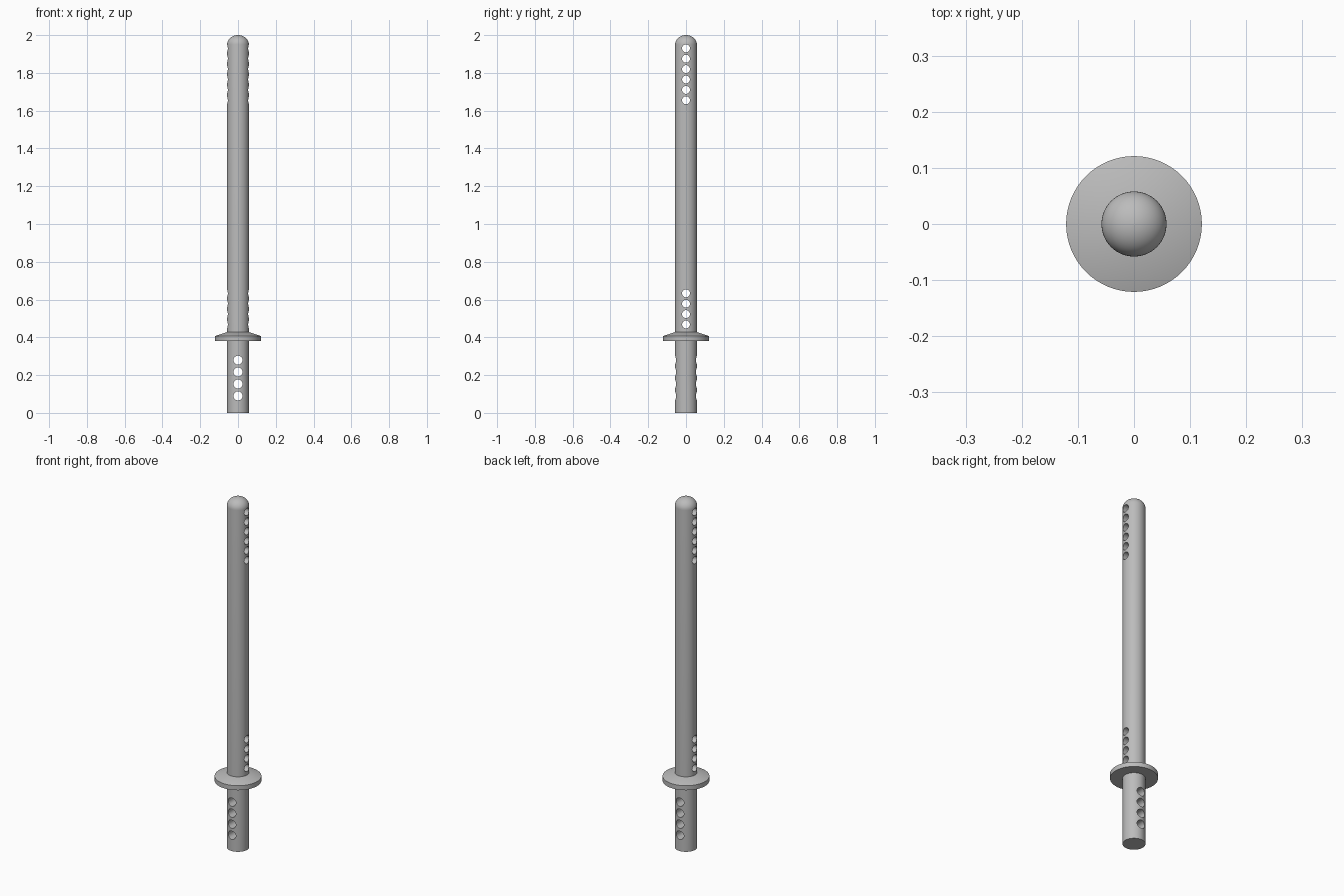
import bpy, bmesh
from math import pi, sin, cos, radians
from mathutils import Matrix

cube = bpy.data.objects.get("Cube")
if cube:
    bpy.data.objects.remove(cube, do_unlink=True)

STEPS = 64
ROD_R, DOME_H, TOP = 0.058, 0.05, 2.0

grey = bpy.data.materials.new("plain grey")
grey.use_nodes = True
grey.diffuse_color = (0.5, 0.5, 0.5, 1)
grey.node_tree.nodes["Principled BSDF"].inputs["Base Color"].default_value = grey.diffuse_color


def add_object(name, bm):
    bmesh.ops.recalc_face_normals(bm, faces=bm.faces)
    mesh = bpy.data.meshes.new(name)
    bm.to_mesh(mesh)
    bm.free()
    mesh.materials.append(grey)
    obj = bpy.data.objects.new(name, mesh)
    bpy.context.collection.objects.link(obj)
    return obj


def lathe(name, profile):
    """Turn a (radius, height) profile around z and cap both ends."""
    bm = bmesh.new()
    rings = [[bm.verts.new((r * cos(2 * pi * i / STEPS), r * sin(2 * pi * i / STEPS), z))
              for i in range(STEPS)] for r, z in profile]
    for low, high in zip(rings, rings[1:]):
        for i in range(STEPS):
            j = (i + 1) % STEPS
            bm.faces.new((low[i], low[j], high[j], high[i]))
    bm.faces.new(rings[0][::-1])
    bm.faces.new(rings[-1])
    return add_object(name, bm)


def select_only(obj):
    bpy.ops.object.select_all(action='DESELECT')
    obj.select_set(True)
    bpy.context.view_layer.objects.active = obj


def drill(obj, axis, radius, first, spacing, count):
    """Cut a vertical row of through holes along the x or y axis."""
    bm = bmesh.new()
    turn = Matrix.Rotation(pi / 2, 4, 'Y' if axis == 'X' else 'X')
    for k in range(count):
        place = Matrix.Translation((0, 0, first + k * spacing)) @ turn
        bmesh.ops.create_cone(bm, cap_ends=True, segments=24, radius1=radius,
                              radius2=radius, depth=0.3, matrix=place)
    cutter = add_object("hole_cutter", bm)
    cutter.hide_render = True
    mod = obj.modifiers.new("holes", 'BOOLEAN')
    mod.operation, mod.solver, mod.object = 'DIFFERENCE', 'EXACT', cutter
    select_only(obj)
    bpy.ops.object.modifier_apply(modifier=mod.name)
    bpy.data.objects.remove(cutter, do_unlink=True)


# Round rod with a domed tip
dome = [(ROD_R * cos(a), TOP - DOME_H + DOME_H * sin(a))
        for a in (radians(d) for d in range(0, 90, 8))]
dome.append((0.001, TOP))
rod = lathe("rod", [(ROD_R, 0)] + dome)

# Rows of holes: sideways at the tip and above the collar, front to back in the grip
drill(rod, 'X', 0.021, 1.655, 0.055, 6)
drill(rod, 'X', 0.021, 0.468, 0.055, 4)
drill(rod, 'Y', 0.024, 0.09, 0.063, 4)

# Collar with a flat underside and a sloping top
collar = lathe("collar", [(0.05, 0.381), (0.121, 0.381), (0.121, 0.407),
                          (0.058, 0.428), (0.05, 0.428)])

for part in (rod, collar):
    select_only(part)
    bpy.ops.object.shade_smooth_by_angle(angle=radians(30))
